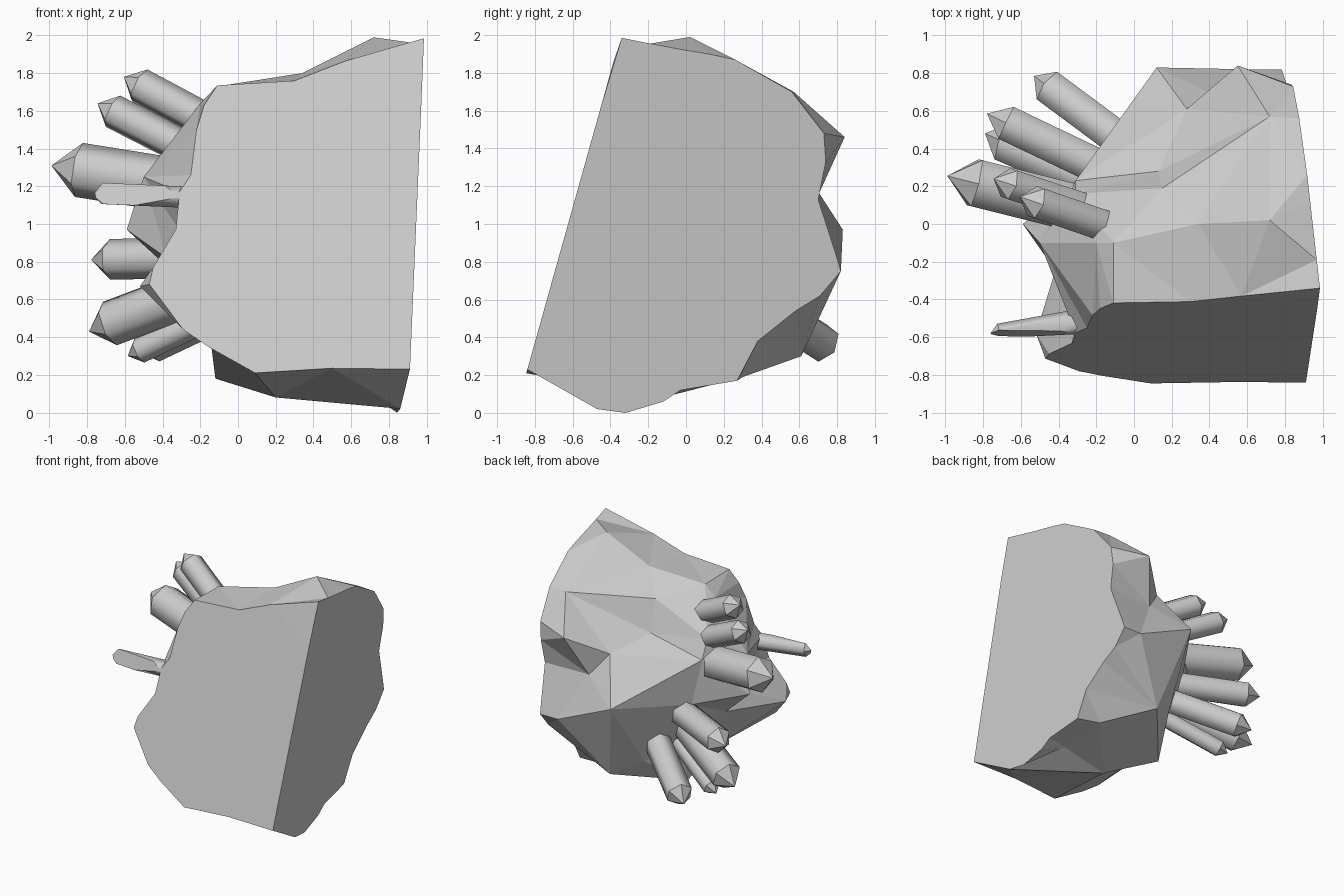
import bpy, bmesh, math
from mathutils import Vector

if "Cube" in bpy.data.objects:
    bpy.data.objects.remove(bpy.data.objects["Cube"])

grey = bpy.data.materials.new("stone grey")
grey.diffuse_color = (0.6, 0.6, 0.6, 1)
grey.use_nodes = True
grey.node_tree.nodes["Principled BSDF"].inputs["Base Color"].default_value = grey.diffuse_color


def front_y(z):                       # leaning front cut
    return -0.84 + 0.28 * (z - 0.23)


def right_x(y, z):                    # leaning right cut
    return 0.912 - 0.0995 * (y + 0.84) + 0.0707 * (z - 0.23)


def finish(bm, name):
    bmesh.ops.recalc_face_normals(bm, faces=bm.faces[:])
    me = bpy.data.meshes.new(name)
    bm.to_mesh(me)
    bm.free()
    me.materials.append(grey)
    ob = bpy.data.objects.new(name, me)
    bpy.context.collection.objects.link(ob)
    return ob


# Outline and inner points of the front cut (x, z)
front = [(0.5, .235), (.09, .21), (-.16, .35), (-.29, .44), (-.47, .68), (-.45, .77),
         (-.33, .97), (-.31, 1.17), (-.25, 1.26), (-.22, 1.5), (-.18, 1.63),
         (-.11, 1.735), (.3, 1.76), (.57, 1.865),
         (.3, 1.0), (.6, .5), (.6, 1.4), (.1, .6), (.1, 1.4), (.65, .95)]
# Outline and inner points of the right cut (y, z)
right = [(-.84, .23), (-.47, .02), (-.32, 0), (-.12, .06), (-.03, .12), (.27, .17),
         (.38, .38), (.58, .54), (.71, .62), (.82, .75), (.80, .82), (.70, 1.13),
         (.74, 1.33), (.73, 1.48), (.56, 1.70), (.26, 1.87), (.12, 1.9), (-.03, 1.925),
         (-.19, 1.955), (-.34, 1.985),
         (0, .5), (0, 1), (0, 1.5), (-.3, .7), (-.25, 1.4), (.4, 1.0), (-.45, .4)]
# Rough stone on the top, back, left and bottom
rough = [(.34, 0, 1.80), (.72, .02, 1.99), (.55, .84, 1.46), (.12, .83, .97),
         (.28, .61, 1.31), (-.11, -.1, 1.73), (.13, .28, 1.40), (.15, .19, 1.65),
         (-.31, .23, 1.27), (.72, .57, 1.70), (.62, .82, .75), (.28, .61, .30),
         (.42, .69, 1.13), (.05, .48, .42), (-.12, .22, .55), (-.59, 0, .97),
         (-.5, -.1, 1.25), (-.52, -.58, .67), (.2, -.13, .08), (.62, -.1, .145),
         (-.12, .15, .18), (.6, .3, .19), (-.25, .28, .9),
         (-.31, .16, 1.42), (-.2, -.1, 1.64), (-.3, -.45, .95),
         (-.38, -.3, .82), (-.35, -.03, .75), (-.14, -.25, .34)]
pts = [Vector((x, front_y(z), z)) for x, z in front]
pts += [Vector((right_x(y, z), y, z)) for y, z in right]
pts += [Vector(p) for p in rough]
for t in (.2, .4, .6, .8):            # shared edge between the two cuts
    z = .23 + 1.755 * t
    pts.append(Vector((right_x(front_y(z), z), front_y(z), z)))

# Rock: join the points in the order they surround the middle
mid = Vector((.25, 0, .95))
bm = bmesh.new()
verts = [bm.verts.new((p - mid).normalized()) for p in pts]
bmesh.ops.convex_hull(bm, input=verts)
for v, p in zip(verts, pts):
    v.co = p
bmesh.ops.recalc_face_normals(bm, faces=bm.faces[:])
bmesh.ops.dissolve_limit(bm, angle_limit=math.radians(1), verts=bm.verts[:], edges=bm.edges[:])
finish(bm, "rock")


def crystal(name, tip, direction, r, length, turn=30, cut=False):
    """Six-sided rod with a pointed end, smooth round the body."""
    d = Vector(direction).normalized()
    rot = d.to_track_quat('Z', 'Y')
    bm = bmesh.new()
    rings = []
    for h in (-length, -1.05 * r):
        rings.append([bm.verts.new(rot @ Vector((r * math.cos(a), r * math.sin(a), h)) + Vector(tip))
                      for a in (math.tau * i / 6 + math.radians(turn) for i in range(6))])
    point = bm.verts.new(tip)
    bm.faces.new(rings[0][::-1])
    for i in range(6):
        j = (i + 1) % 6
        body = bm.faces.new((rings[0][i], rings[0][j], rings[1][j], rings[1][i]))
        body.smooth = True
        bm.faces.new((rings[1][i], rings[1][j], point))
    for e in bm.edges:
        if len({f.smooth for f in e.link_faces}) == 2:
            e.smooth = False
    if cut:                           # sliced flush with the front of the rock
        out = bmesh.ops.bisect_plane(bm, geom=bm.verts[:] + bm.edges[:] + bm.faces[:],
                                     plane_co=(0, front_y(1), 1), plane_no=(0, -1, .28),
                                     clear_outer=True)
        edges = [g for g in out["geom_cut"] if isinstance(g, bmesh.types.BMEdge)]
        for f in bmesh.ops.contextual_create(bm, geom=edges)["faces"]:
            f.smooth = False
        for e in edges:
            e.smooth = False
    finish(bm, name)


# Crystals on the left side
crystal("crystal_large", (-.99, .255, 1.31), (-1, .25, .16), .145, .78)
crystal("crystal_upper", (-.745, .24, 1.64), (-.86, .28, .44), .092, .58)
crystal("crystal_top", (-.605, .145, 1.78), (-.84, .29, .45), .095, .53)
crystal("crystal_middle", (-.78, .585, .81), (-.9, .43, -.02), .108, .75)
crystal("crystal_low", (-.79, .48, .43), (-.87, .38, -.33), .122, .75)
crystal("crystal_back", (-.53, .785, .33), (-.74, .55, -.35), .105, .75)
crystal("crystal_small", (-.585, .43, .3), (-.85, .35, -.4), .07, .7)
crystal("crystal_sliced", (-.78, -.605, 1.165), (-.55, -.1, .025), .065, .55, turn=0, cut=True)
